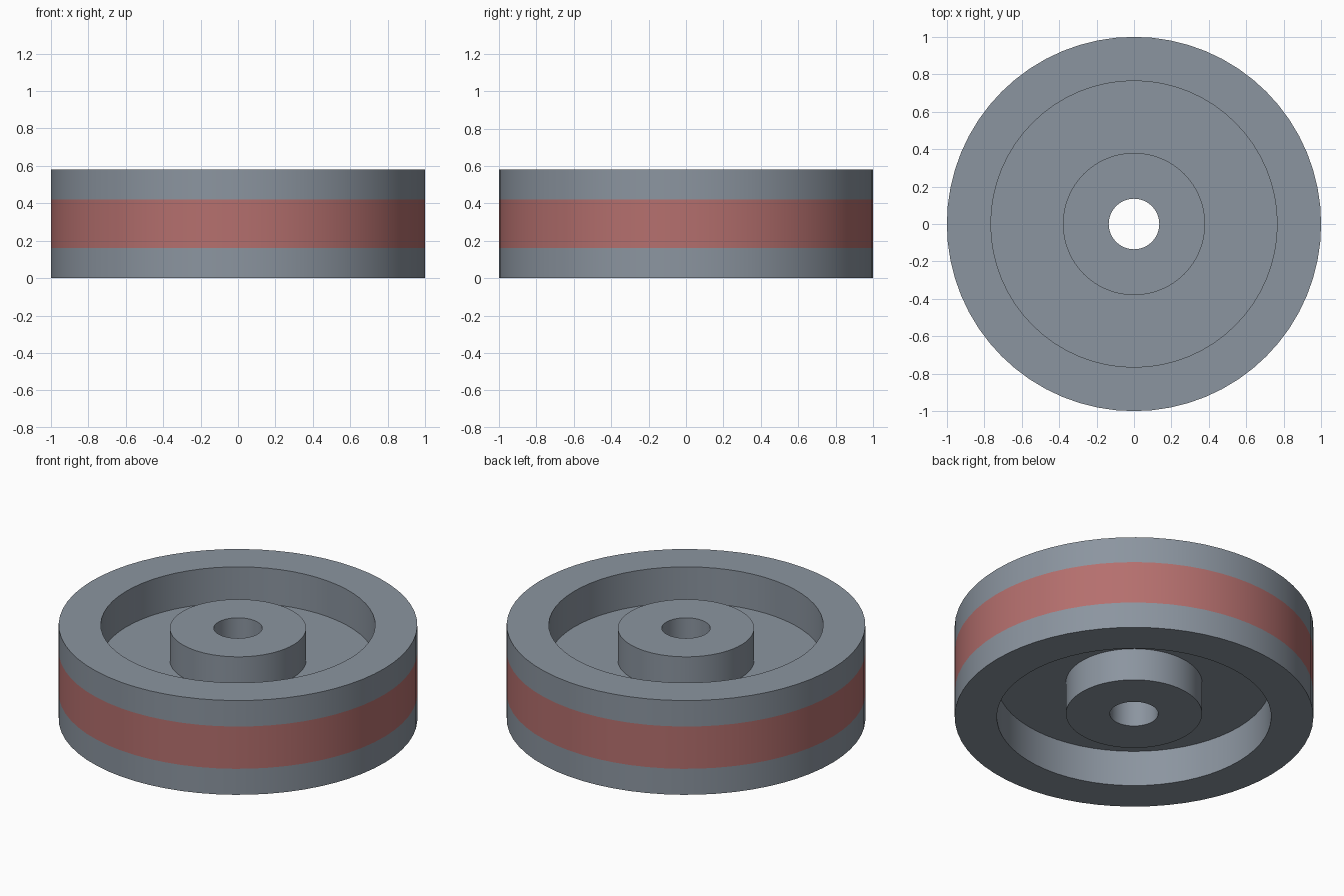
import bpy
import bmesh
import math

if "Cube" in bpy.data.objects:
    bpy.data.objects.remove(bpy.data.objects["Cube"])

SEGMENTS = 64


def make_material(name, colour):
    mat = bpy.data.materials.new(name)
    mat.diffuse_color = (*colour, 1.0)
    mat.use_nodes = True
    mat.node_tree.nodes["Principled BSDF"].inputs["Base Color"].default_value = mat.diffuse_color
    return mat


grey = make_material("steel grey", (0.26, 0.30, 0.35))
red = make_material("muted red", (0.46, 0.16, 0.155))


def lathe(name, profile, materials):
    """Revolve a closed (radius, height) profile around z."""
    bm = bmesh.new()
    rings = []
    for i in range(SEGMENTS):
        a = 2 * math.pi * i / SEGMENTS
        rings.append([bm.verts.new((r * math.cos(a), r * math.sin(a), z)) for r, z in profile])
    n = len(profile)
    for i in range(SEGMENTS):
        here, there = rings[i], rings[(i + 1) % SEGMENTS]
        for j in range(n):
            k = (j + 1) % n
            bm.faces.new((here[j], there[j], there[k], here[k]))
    bmesh.ops.recalc_face_normals(bm, faces=bm.faces)
    mesh = bpy.data.meshes.new(name)
    bm.to_mesh(mesh)
    bm.free()
    for mat in materials:
        mesh.materials.append(mat)
    obj = bpy.data.objects.new(name, mesh)
    bpy.context.collection.objects.link(obj)
    bpy.ops.object.select_all(action='DESELECT')
    bpy.context.view_layer.objects.active = obj
    obj.select_set(True)
    bpy.ops.object.shade_smooth_by_angle(angle=math.radians(30))
    return obj


HEIGHT = 0.58
RIM_IN, HUB_R, BORE_R = 0.765, 0.38, 0.135
HUB_LOW, HUB_HIGH = 0.02, 0.56
WEB_LOW, WEB_HIGH = 0.22, 0.36
BAND_LOW, BAND_HIGH = 0.16, 0.42

# Whole wheel in one section: rim, recessed web, hub and bore
wheel = lathe("wheel", [
    (1.0, 0.0), (1.0, BAND_LOW), (1.0, BAND_HIGH), (1.0, HEIGHT),
    (RIM_IN, HEIGHT), (RIM_IN, WEB_HIGH),
    (HUB_R, WEB_HIGH), (HUB_R, HUB_HIGH),
    (BORE_R, HUB_HIGH), (BORE_R, HUB_LOW),
    (HUB_R, HUB_LOW), (HUB_R, WEB_LOW),
    (RIM_IN, WEB_LOW), (RIM_IN, 0.0),
], [grey, red])

# Painted band around the middle of the outer rim
for face in wheel.data.polygons:
    c = face.center
    if math.hypot(c.x, c.y) > 0.95 and BAND_LOW < c.z < BAND_HIGH:
        face.material_index = 1
